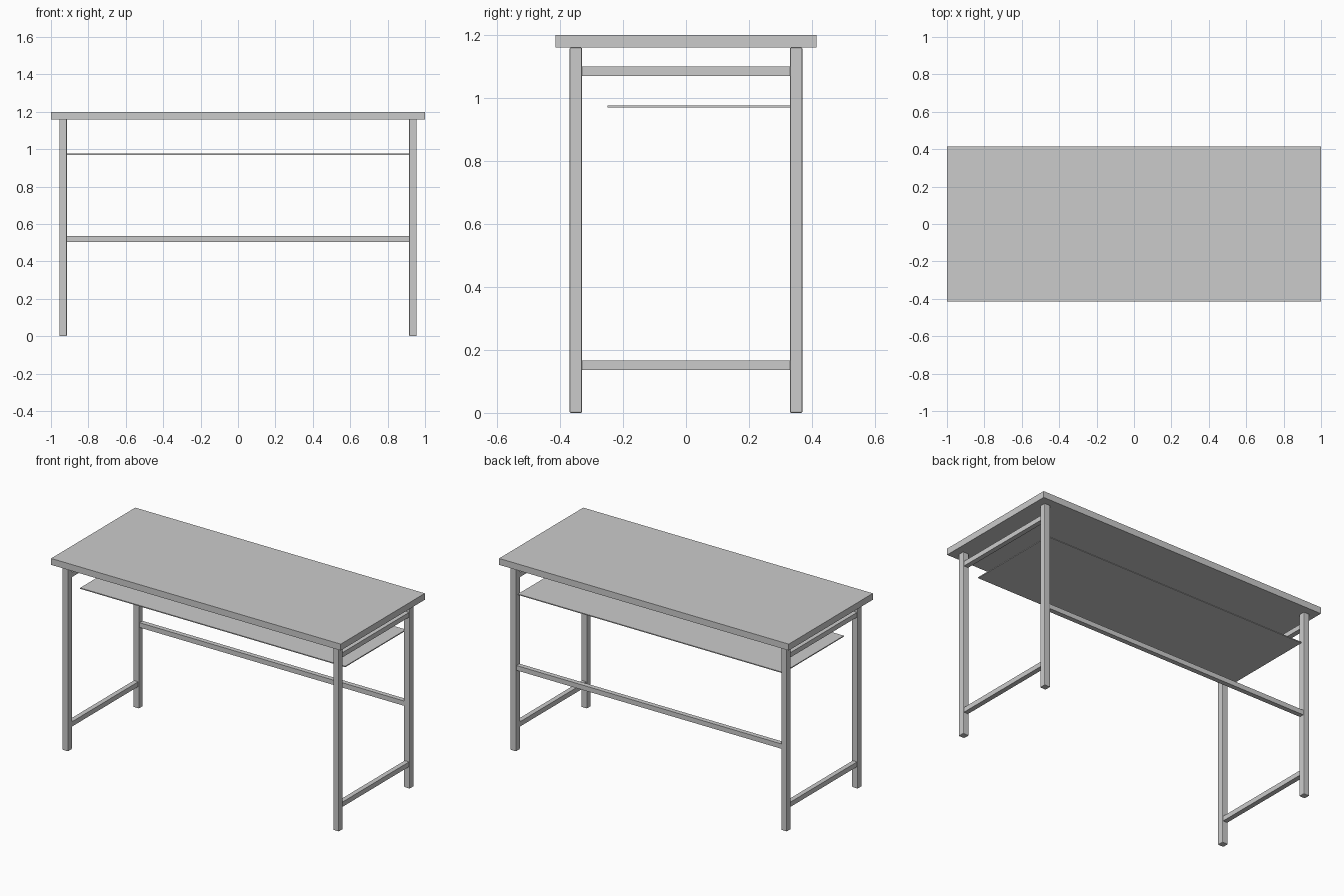
import bpy

if "Cube" in bpy.data.objects:
    bpy.data.objects.remove(bpy.data.objects["Cube"])


def box(name, x, y, z, bevel=0.0):
    """Box spanning the given (min, max) ranges."""
    spans = (x, y, z)
    bpy.ops.mesh.primitive_cube_add(size=1, location=[(a + b) / 2 for a, b in spans])
    ob = bpy.context.object
    ob.name = name
    ob.scale = [b - a for a, b in spans]
    bpy.ops.object.transform_apply(location=False, rotation=False, scale=True)
    if bevel:
        mod = ob.modifiers.new("edge_bevel", 'BEVEL')
        mod.width = bevel
        mod.segments = 2
    return ob


def span(centre, width):
    return (centre - width / 2, centre + width / 2)


LEG_X, LEG_Y, LEG_W = 0.935, 0.35, 0.04
RAIL_W = 0.03
INNER_X, INNER_Y = LEG_X - LEG_W / 2, LEG_Y - LEG_W / 2

# Table top
box("table_top", (-1, 1), (-0.415, 0.415), (1.16, 1.20))

for side, sx in (("left", -1), ("right", 1)):
    # Legs, with slightly softened edges
    for end, sy in (("front", -1), ("back", 1)):
        box(f"{end}_{side}_leg", span(sx * LEG_X, LEG_W), span(sy * LEG_Y, LEG_W),
            (0, 1.16), bevel=0.004)
    # Side rails joining front and back legs
    for level, z in (("lower", 0.152), ("upper", 1.085)):
        box(f"{level}_{side}_rail", span(sx * LEG_X, RAIL_W), (-INNER_Y, INNER_Y),
            span(z, RAIL_W))

# Long rail between the back legs
box("back_rail", (-INNER_X, INNER_X), span(LEG_Y, RAIL_W), span(0.52, RAIL_W))

# Thin shelf under the top
box("under_shelf", (-INNER_X, INNER_X), (-0.25, LEG_Y), (0.97, 0.976))
